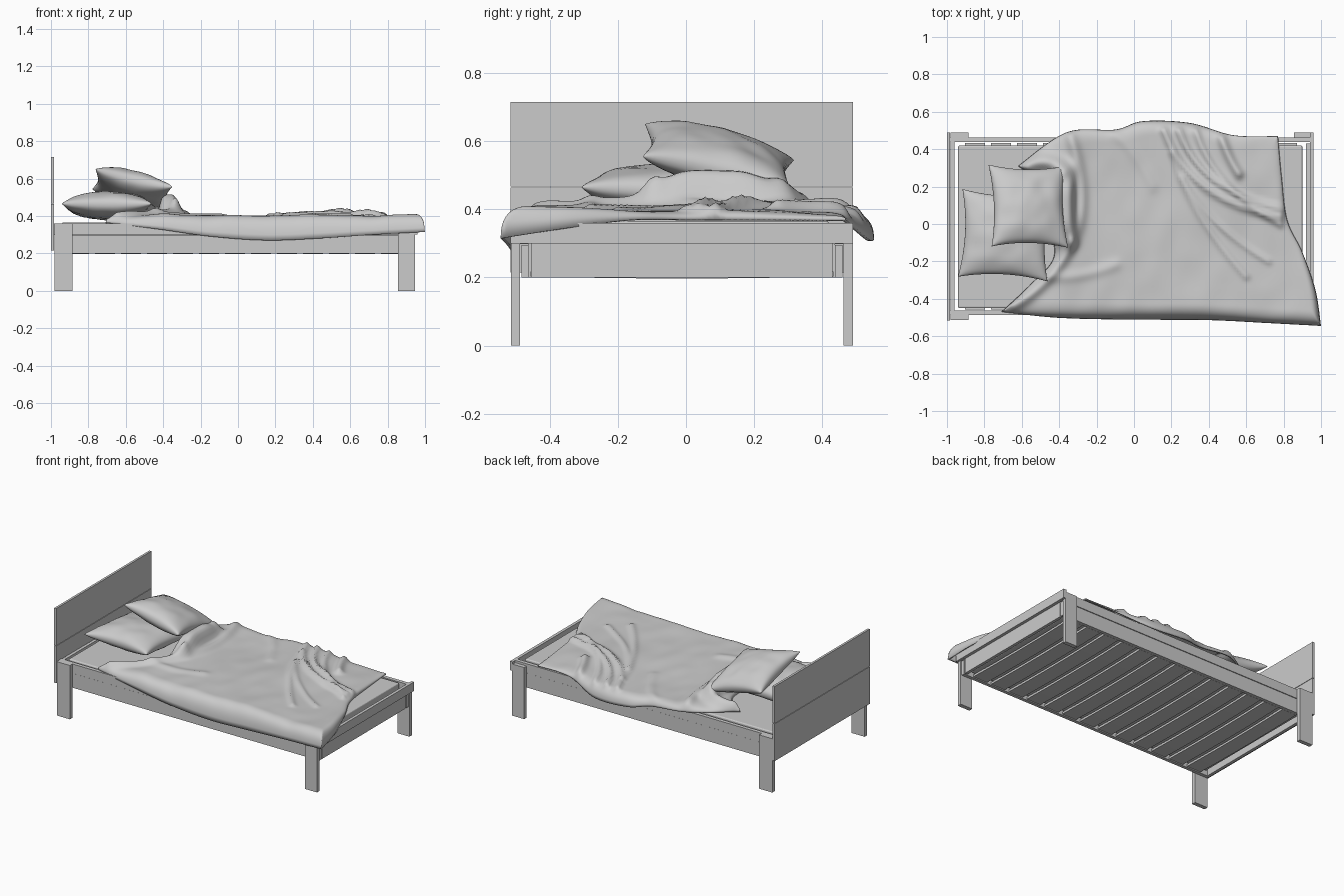
import bpy, bmesh, math
from mathutils import Vector, noise, Euler

if "Cube" in bpy.data.objects:
    bpy.data.objects.remove(bpy.data.objects["Cube"])


def add_mesh(name, verts, faces, smooth=False):
    me = bpy.data.meshes.new(name)
    me.from_pydata(verts, [], faces)
    ob = bpy.data.objects.new(name, me)
    bpy.context.collection.objects.link(ob)
    if smooth:
        me.polygons.foreach_set("use_smooth", [True] * len(me.polygons))
    return ob


def box(name, x0, x1, y0, y1, z0, z1, bevel=0.0):
    v = [(x, y, z) for x in (x0, x1) for y in (y0, y1) for z in (z0, z1)]
    f = [(0, 1, 3, 2), (4, 6, 7, 5), (0, 4, 5, 1), (2, 3, 7, 6), (0, 2, 6, 4), (1, 5, 7, 3)]
    ob = add_mesh(name, v, f)
    if bevel:
        m = ob.modifiers.new("round", 'BEVEL')
        m.width, m.segments = bevel, 3
    return ob


CY = -0.012  # the bed frame sits slightly toward the front

# Headboard: two stacked panels
box("headboard_lower", -1.0, -0.985, -0.515, 0.49, 0.215, 0.464)
box("headboard_upper", -1.0, -0.985, -0.515, 0.49, 0.467, 0.715)

# Legs and side rails, mirrored front / back
for side, s in (("front", -1), ("back", 1)):
    def ys(a, b):
        return sorted((CY + s * a, CY + s * b))
    box(f"{side}_head_leg", -0.982, -0.885, *ys(0.475, 0.502), 0, 0.36)
    box(f"{side}_foot_leg", 0.855, 0.945, *ys(0.475, 0.502), 0, 0.345)
    box(f"{side}_rail_upper", -0.985, 0.945, *ys(0.45, 0.475), 0.298, 0.36)
    box(f"{side}_rail_lower", -0.98, 0.94, *ys(0.45, 0.472), 0.2, 0.296)

# Head and foot rails
box("head_rail", -0.98, -0.96, CY - 0.45, CY + 0.45, 0.2, 0.36)
box("foot_rail_upper", 0.94, 0.96, -0.515, 0.49, 0.3, 0.36)
box("foot_rail_lower", 0.92, 0.94, -0.455, 0.43, 0.2, 0.3)

# Gently bowed slats
N = 8
for i in range(13):
    xc = -0.85 + i * 0.139
    verts, faces = [], []
    for k in range(N + 1):
        t = k / N * 2 - 1
        y, z = CY + t * 0.445, 0.197 + 0.006 * t * t
        verts += [(xc - 0.053, y, z), (xc + 0.053, y, z), (xc + 0.053, y, z + 0.014), (xc - 0.053, y, z + 0.014)]
        if k:
            a = 4 * (k - 1)
            faces += [(a + j, a + (j + 1) % 4, a + 4 + (j + 1) % 4, a + 4 + j) for j in range(4)]
    faces += [(3, 2, 1, 0), tuple(range(4 * N, 4 * N + 4))]
    add_mesh(f"slat_{i + 1}", verts, faces)

# Mattress
box("mattress", -0.94, 0.9, -0.45, 0.42, 0.22, 0.366, 0.008)


# Pillows: puffed grid with pinched corners
def pillow(name, loc, size, thick, rot):
    n = 28
    bm = bmesh.new()
    e = Euler([math.radians(a) for a in rot]).to_matrix()
    for sgn in (1, -1):
        rows = []
        for i in range(n + 1):
            row = []
            for j in range(n + 1):
                u = -math.cos(math.pi * i / n)
                v = -math.cos(math.pi * j / n)
                x = u * (1 - 0.11 * (1 - v * v)) * size[0] / 2
                y = v * (1 - 0.11 * (1 - u * u)) * size[1] / 2
                puff = max(0, (1 - u * u) * (1 - v * v)) ** 0.42
                wr = 0.01 * noise.noise(Vector((u * 2.5, v * 2.5, sgn * 3 + loc[0]))) * puff
                row.append(bm.verts.new(e @ Vector((x, y, sgn * thick / 2 * puff + wr)) + Vector(loc)))
            rows.append(row)
        for i in range(n):
            for j in range(n):
                q = [rows[i][j], rows[i + 1][j], rows[i + 1][j + 1], rows[i][j + 1]]
                bm.faces.new(q if sgn > 0 else q[::-1])
    bmesh.ops.remove_doubles(bm, verts=bm.verts, dist=1e-5)
    me = bpy.data.meshes.new(name)
    bm.to_mesh(me)
    bm.free()
    ob = bpy.data.objects.new(name, me)
    bpy.context.collection.objects.link(ob)
    me.polygons.foreach_set("use_smooth", [True] * len(me.polygons))


pillow("lower_pillow", (-0.69, -0.06, 0.453), (0.48, 0.47), 0.15, (-3, 0, -3))
pillow("upper_pillow", (-0.565, 0.095, 0.55), (0.42, 0.45), 0.15, (-14, 13, -1))


# Duvet: surface patch spanned by four outline curves
def curve(pts, t):
    f = min(max(t, 0), 1) * (len(pts) - 1)
    i = min(int(f), len(pts) - 2)
    p = [Vector(pts[min(max(i + k, 0), len(pts) - 1)]) for k in (-1, 0, 1, 2)]
    s = f - i
    return 0.5 * (2 * p[1] + (p[2] - p[0]) * s + (2 * p[0] - 5 * p[1] + 4 * p[2] - p[3]) * s * s
                  + (3 * p[1] - p[0] - 3 * p[2] + p[3]) * s ** 3)


# outline points are (x, y, hem height)
FRONT = [(-.71, -.47, .365), (-.43, -.5, .33), (-.14, -.51, .29), (.15, -.512, .27),
         (.43, -.515, .28), (.72, -.53, .3), (1.0, -.545, .315)]
BACK = [(-.62, .31, .375), (-.36, .49, .37), (-.1, .505, .345), (.05, .55, .32),
        (.3, .54, .31), (.53, .475, .365), (.77, .47, .37)]
HEAD = [(-.71, -.47, .365), (-.55, -.32, .37), (-.43, -.18, .37), (-.45, 0, .37), (-.47, .18, .37), (-.62, .31, .375)]
FOOT = [(1.0, -.545, .315), (.97, -.35, .345), (.9, -.15, .37), (.82, .02, .37), (.79, .25, .37), (.77, .47, .37)]

# fold lines: start, control, end, height, width
FOLDS = [((-.34, .47), (-.22, .12), (-.33, -.1), .025, .03), ((-.33, -.1), (-.42, -.3), (-.64, -.44), .025, .03),
         ((.16, .5), (.3, .12), (.78, .04), .024, .02), ((.24, .5), (.36, .16), (.8, .08), .024, .018),
         ((.33, .5), (.42, .2), (.78, .0), .018, .018), ((.2, .38), (.3, .05), (.6, -.28), .014, .018),
         ((.26, .25), (.38, .0), (.72, -.2), .012, .016), ((.47, .46), (.5, .36), (.56, .27), .03, .025),
         ((-.45, -.28), (-.3, -.3), (-.1, -.22), .01, .03), ((-.1, .48), (0, .4), (.1, .2), .008, .03),
         ((-.57, .32), (-.48, .36), (-.38, .29), .05, .045)]
folds = []
for a, b, c, h, w in FOLDS:
    a, b, c = Vector(a), Vector(b), Vector(c)
    folds.append(([a * (1 - t) ** 2 + b * 2 * t * (1 - t) + c * t * t for t in [k / 12 for k in range(13)]], h, w))


def line_dist2(p, pts):
    best = 9
    for a, b in zip(pts, pts[1:]):
        d, e = b - a, p - a
        t = min(max(e.dot(d) / d.length_squared, 0), 1)
        best = min(best, (e - d * t).length_squared)
    return best


def top_height(x, y):
    z = 0.398 - 0.012 * y + 0.012 * noise.noise(Vector((x * 2.6, y * 2.6, 1.7)))
    z += 0.005 * noise.noise(Vector((x * 9, y * 6, 4.2)))
    z += 0.015 * math.exp(-((x + 0.38) / 0.12) ** 2)
    # bunched cloth propping up the upper pillow
    z += 0.11 * math.exp(-((x + 0.37) / 0.055) ** 4 - ((y - 0.09) / 0.19) ** 4)
    p = Vector((x, y))
    for pts, h, w in folds:
        z += h * math.exp(-line_dist2(p, pts) / (w * w))
    return z


def drop(d, r):
    t = min(max(d / r, 0), 1)
    return 1 - math.sqrt(1 - (1 - t) ** 2)


NU, NV = 120, 90
verts, faces = [], []
for i in range(NU + 1):
    s = i / NU
    u = 0.6 * s + 0.4 * (1 - math.cos(math.pi * s)) / 2
    F, B = curve(FRONT, u), curve(BACK, u)
    for j in range(NV + 1):
        s = j / NV
        v = 0.2 * s + 0.8 * (1 - math.cos(math.pi * s)) / 2
        L, R = curve(HEAD, v), curve(FOOT, v)
        corner = (Vector(FRONT[0]) * (1 - u) * (1 - v) + Vector(FRONT[-1]) * u * (1 - v)
                  + Vector(BACK[0]) * (1 - u) * v + Vector(BACK[-1]) * u * v)
        p = F * (1 - v) + B * v + L * (1 - u) + R * u - corner
        top = top_height(p.x, p.y)
        wid, lng = (B - F).length, (R - L).length
        fall = max((top - F.z) * drop(v * wid, .1), (top - B.z) * drop((1 - v) * wid, .09),
                   (top - L.z) * drop(u * lng, .06), (top - R.z) * drop((1 - u) * lng, .06))
        verts.append((p.x, p.y, top - fall))
for i in range(NU):
    for j in range(NV):
        a = i * (NV + 1) + j
        faces.append((a, a + NV + 1, a + NV + 2, a + 1))
duvet = add_mesh("duvet", verts, faces, True)
m = duvet.modifiers.new("thickness", 'SOLIDIFY')
m.thickness, m.offset = 0.01, -1
